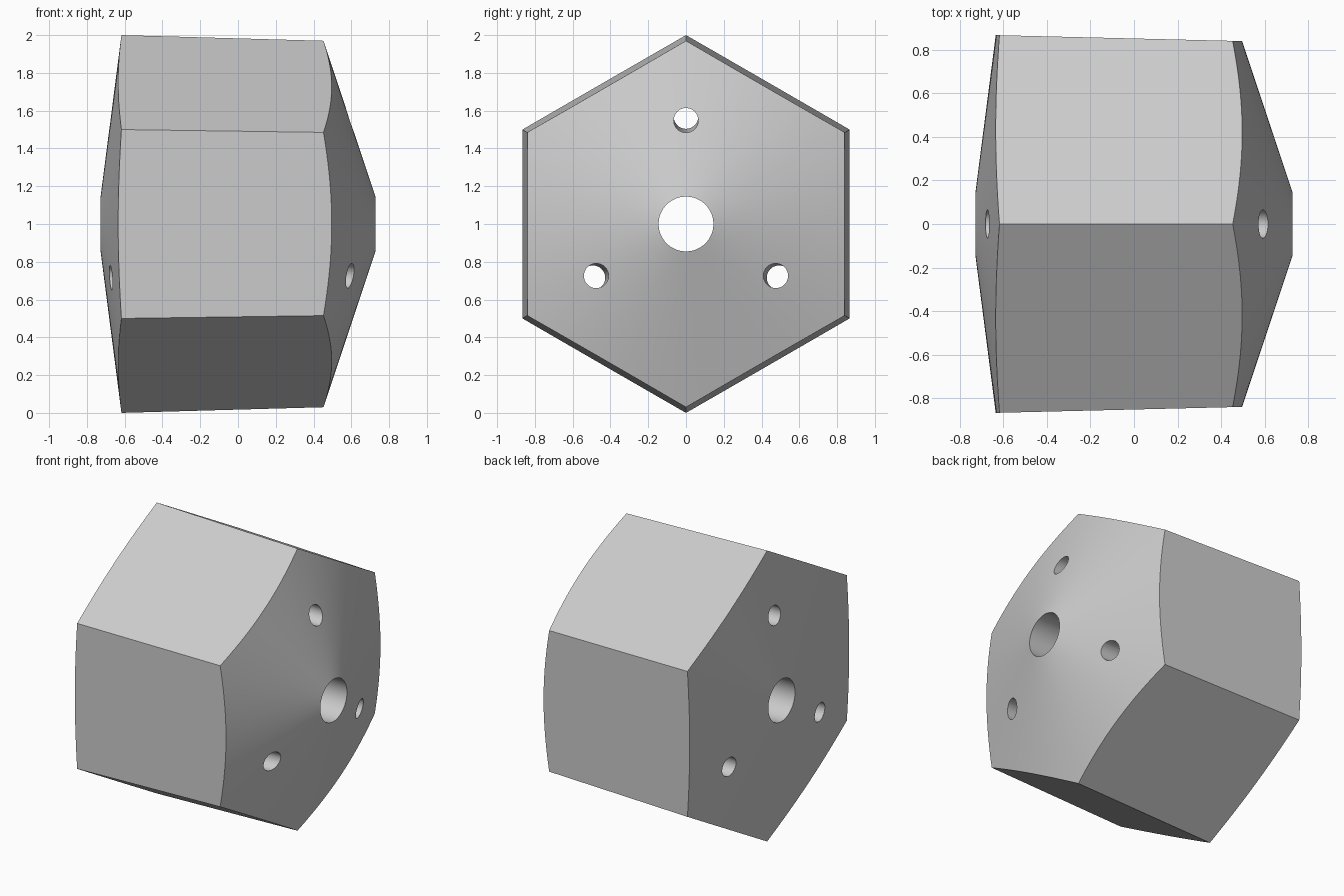
import bpy
import bmesh
from math import cos, sin, pi, radians

cube = bpy.data.objects.get("Cube")
if cube:
    bpy.data.objects.remove(cube, do_unlink=True)

AXIS_Z = 1.0         # height of the long axis
TAPER = -0.028       # growth of the radius per unit of x
BORE = 0.145         # centre hole radius
END_X = 0.7275       # bore rims lie at -END_X and END_X
RIM = 1.2            # outer radius of the cone blank
LEFT_SLOPE = 0.129
RIGHT_SLOPE = 1 / 3


def spun(name, stations, sides, phase=0.0, offset=0.0, direction=0.0, hollow=False):
    """Solid along x from (x, radius) stations; a hollow one closes its profile."""
    bm = bmesh.new()
    rings = []
    for x, radius in stations:
        shift = offset * hex_radius(x)
        cy, cz = shift * cos(direction), AXIS_Z + shift * sin(direction)
        turn = [pi / 2 + 2 * pi * (i + phase) / sides for i in range(sides)]
        rings.append([bm.verts.new((x, cy + radius * cos(a), cz + radius * sin(a)))
                      for a in turn])
    following = rings[1:] + rings[:1] if hollow else rings[1:]
    for a, b in zip(rings, following):
        for i in range(sides):
            j = (i + 1) % sides
            bm.faces.new((a[i], a[j], b[j], b[i]))
    if not hollow:
        bm.faces.new(rings[0])
        bm.faces.new(rings[-1])
    bmesh.ops.recalc_face_normals(bm, faces=bm.faces[:])
    mesh = bpy.data.meshes.new(name)
    bm.to_mesh(mesh)
    bm.free()
    obj = bpy.data.objects.new(name, mesh)
    bpy.context.collection.objects.link(obj)
    return obj


def make_active(obj):
    bpy.ops.object.select_all(action="DESELECT")
    obj.select_set(True)
    bpy.context.view_layer.objects.active = obj


def combine(target, tool, operation):
    """Apply a boolean and discard the tool."""
    tool.hide_render = True
    mod = target.modifiers.new(tool.name, "BOOLEAN")
    mod.operation, mod.solver, mod.object = operation, "EXACT", tool
    make_active(target)
    bpy.ops.object.modifier_apply(modifier=mod.name)
    bpy.data.objects.remove(tool, do_unlink=True)


def hex_radius(x):
    return 1 + TAPER * (x + 0.62)


# Tapered hexagonal body
body = spun("hexagonal_body", [(x, hex_radius(x)) for x in (-0.9, 0.9)], 6)

# Bored blank: shallow cone on the left end, steeper cone on the right end
cones = spun("cone_ends", [
    (-END_X, BORE),
    (-END_X + (RIM - BORE) * LEFT_SLOPE, RIM),
    (END_X - (RIM - BORE) * RIGHT_SLOPE, RIM),
    (END_X, BORE)], 144, phase=0.45, hollow=True)
combine(body, cones, "INTERSECT")

# Three small through holes that follow the taper
for angle in (90, 210, 330):
    hole = spun("hole_cutter", [(-1, 0.065), (1, 0.065)], 40, phase=0.37,
                offset=0.568, direction=radians(angle))
    combine(body, hole, "DIFFERENCE")

# Plain grey finish
grey = bpy.data.materials.new("plain_grey")
grey.use_nodes = True
colour = (0.6, 0.6, 0.6, 1)
grey.diffuse_color = colour
grey.node_tree.nodes["Principled BSDF"].inputs["Base Color"].default_value = colour
body.data.materials.clear()
body.data.materials.append(grey)

make_active(body)
bpy.ops.object.shade_smooth_by_angle(angle=radians(20))
